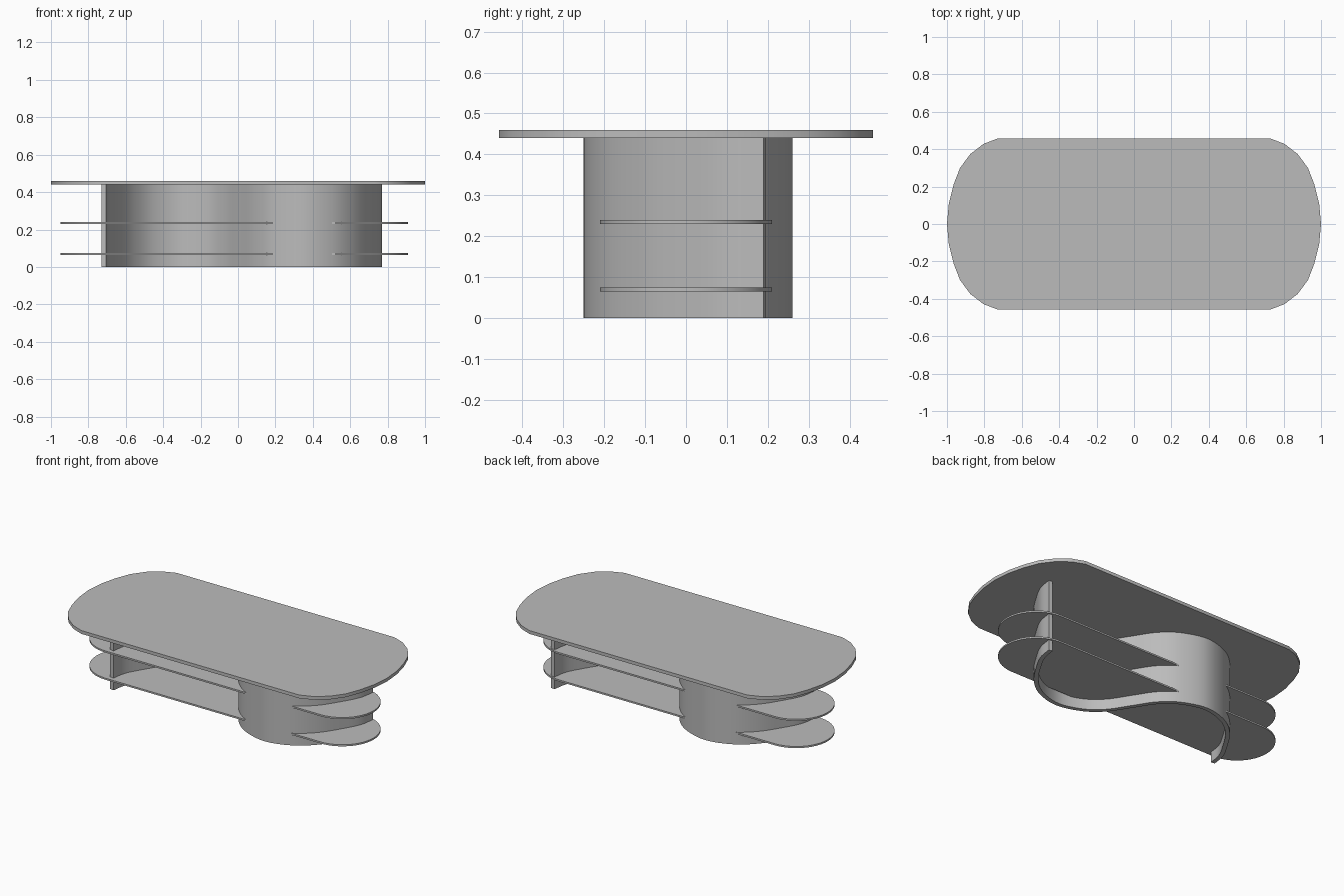
import bpy, bmesh, math
from mathutils import Vector

cube = bpy.data.objects.get("Cube")
if cube:
    bpy.data.objects.remove(cube, do_unlink=True)

grey = bpy.data.materials.new("plain grey")
grey.use_nodes = True
grey.diffuse_color = (0.5, 0.5, 0.5, 1)
grey.node_tree.nodes["Principled BSDF"].inputs["Base Color"].default_value = (0.5, 0.5, 0.5, 1)


def prism(name, outline, bottom, top):
    """Extrude a closed plan outline between two heights."""
    bm = bmesh.new()
    face = bm.faces.new([bm.verts.new((x, y, bottom)) for x, y in outline])
    moved = bmesh.ops.extrude_face_region(bm, geom=[face])["geom"]
    verts = [v for v in moved if isinstance(v, bmesh.types.BMVert)]
    bmesh.ops.translate(bm, verts=verts, vec=(0, 0, top - bottom))
    bmesh.ops.recalc_face_normals(bm, faces=bm.faces)
    mesh = bpy.data.meshes.new(name)
    bm.to_mesh(mesh)
    bm.free()
    mesh.materials.append(grey)
    obj = bpy.data.objects.new(name, mesh)
    bpy.context.collection.objects.link(obj)
    bpy.ops.object.select_all(action="DESELECT")
    obj.select_set(True)
    bpy.context.view_layer.objects.active = obj
    bpy.ops.object.shade_smooth_by_angle(angle=math.radians(30))
    return obj


def smooth_path(points, steps):
    """Sample a smooth curve that passes through all points."""
    p = [2 * points[0] - points[1]] + points + [2 * points[-1] - points[-2]]
    path = []
    for a, b, c, d in zip(p, p[1:], p[2:], p[3:]):
        for i in range(steps):
            t = i / steps
            path.append(0.5 * (2 * b + (c - a) * t + (2 * a - 5 * b + 4 * c - d) * t ** 2
                               + (3 * b - a - 3 * c + d) * t ** 3))
    return path + [points[-1]]


# Table top: straight long sides and shallow rounded ends
corner = [(1, 0), (0.99, 0.11), (0.965, 0.21), (0.93, 0.3),
          (0.875, 0.374), (0.805, 0.428), (0.73, 0.457)]
upper = corner + [(-x, y) for x, y in reversed(corner)]
prism("table_top", upper + [(x, -y) for x, y in reversed(upper[1:-1])], 0.44, 0.46)

# S-shaped support wall: one lobe, turned half round for the other
lobe = [Vector(p) for p in ((0.08, -0.12), (0.18, -0.2), (0.33, -0.243), (0.48, -0.203),
                            (0.59, -0.115), (0.675, 0.01), (0.722, 0.1), (0.738, 0.187))]
centre = Vector((0.02, 0.005))
path = smooth_path([-p for p in reversed(lobe)] + [Vector((0, 0))] + lobe, 6)
half_thickness = 0.0125
left_side, right_side = [], []
for i, p in enumerate(path):
    along = (path[min(i + 1, len(path) - 1)] - path[max(i - 1, 0)]).normalized()
    side = Vector((-along.y, along.x)) * half_thickness
    left_side.append(centre + p + side)
    right_side.append(centre + p - side)
prism("support_wall", left_side + right_side[::-1], 0, 0.44)

# Two thin shelves with round ends, passing through the wall
radius, reach, shift = 0.21, 0.72, -0.02
shelf = []
for end in (1, -1):
    for i in range(25):
        a = math.pi * (i / 24 - 0.5)
        shelf.append((shift + end * (reach + radius * math.cos(a)), end * radius * math.sin(a)))
for name, z in (("lower_shelf", 0.064), ("upper_shelf", 0.229)):
    prism(name, shelf, z, z + 0.01)
